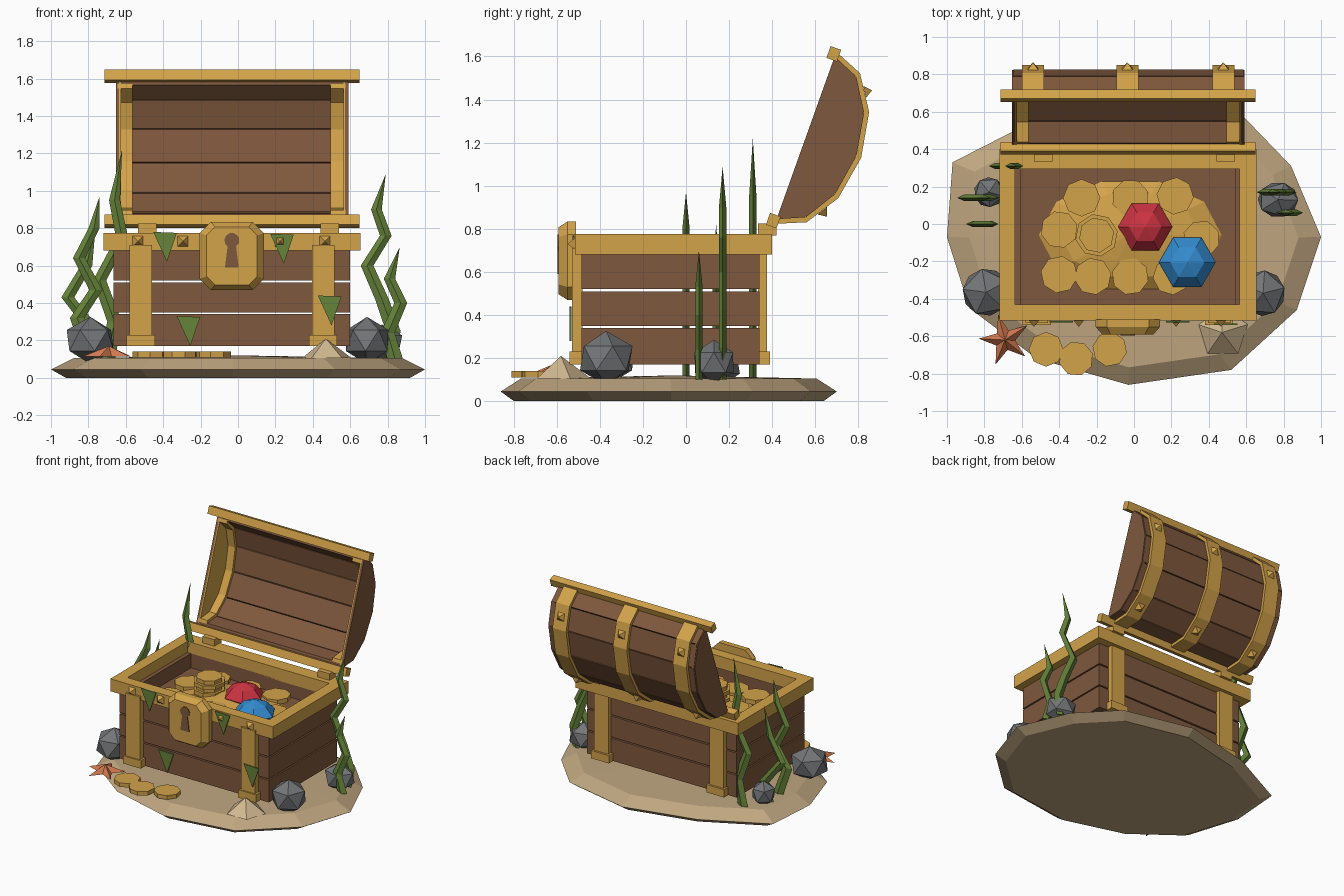
import bpy, bmesh, math
from math import cos, sin, pi, radians
from mathutils import Vector, Matrix

if "Cube" in bpy.data.objects:
    bpy.data.objects.remove(bpy.data.objects["Cube"])


def material(name, hexcode):
    srgb = [int(hexcode[i:i + 2], 16) / 255 for i in (0, 2, 4)]
    col = [c / 12.92 if c < 0.04 else ((c + 0.055) / 1.055) ** 2.4 for c in srgb] + [1]
    m = bpy.data.materials.new(name)
    m.use_nodes = True
    m.diffuse_color = col
    m.node_tree.nodes["Principled BSDF"].inputs["Base Color"].default_value = col
    return m


GOLD = material("gold", "D3A34A")
WOOD = material("brown wood", "7F583D")
SAND = material("sand", "BFA680")
STONE = material("grey stone", "737577")
WEED = material("seaweed green", "66833A")
RED = material("ruby red", "CC3342")
BLUE = material("sapphire blue", "338CD0")
CORAL = material("coral orange", "D37950")
SHELL = material("pale shell", "D3BA92")


def finish(name, bm, mat):
    bmesh.ops.recalc_face_normals(bm, faces=bm.faces[:])
    me = bpy.data.meshes.new(name)
    bm.to_mesh(me)
    bm.free()
    me.materials.append(mat)
    ob = bpy.data.objects.new(name, me)
    bpy.context.collection.objects.link(ob)
    return ob


def loft(name, rings, mat, apex=None):
    """Skin a stack of equal closed rings, capped or closed to an apex."""
    bm = bmesh.new()
    vs = [[bm.verts.new(p) for p in r] for r in rings]
    n = len(vs[0])
    for a, b in zip(vs, vs[1:]):
        for i in range(n):
            j = (i + 1) % n
            bm.faces.new((a[i], a[j], b[j], b[i]))
    bm.faces.new(vs[0])
    if apex:
        tip = bm.verts.new(apex)
        for i in range(n):
            bm.faces.new((vs[-1][i], vs[-1][(i + 1) % n], tip))
    else:
        bm.faces.new(vs[-1])
    return finish(name, bm, mat)


def box(name, x, y, z, mat):
    return loft(name, [[(x[0], y[0], h), (x[1], y[0], h), (x[1], y[1], h), (x[0], y[1], h)] for h in z], mat)


def ngon(x, y, z, r, n, turn=0.0):
    return [(x + r * cos(2 * pi * i / n + turn), y + r * sin(2 * pi * i / n + turn), z) for i in range(n)]


def stud(name, centre, normal, r=0.028, h=0.035):
    c, nrm = Vector(centre), Vector(normal)
    side = Vector((1, 0, 0))
    up = nrm.cross(side)
    ring = [c + side * a * r + up * b * r for a, b in ((-1, -1), (1, -1), (1, 1), (-1, 1))]
    loft(name, [ring], GOLD, c + nrm * h)


# Sand island
outline = [(1, -.07), (.84, .31), (.58, .58), (.05, .70), (-.5, .57), (-.97, .33),
           (-1, -.07), (-.88, -.45), (-.52, -.72), (-.03, -.86), (.52, -.78), (.87, -.46)]
rings = [[(x * s, y * s - (1 - s) * .08, z) for x, y in outline] for s, z in ((.92, 0), (1, .045), (.88, .105))]
loft("sand_base", rings, SAND, (0, -.05, .12))

# Chest walls: three courses of boards with open gaps
for i, z in enumerate([(.17, .34), (.35, .51), (.52, .69)]):
    box(f"front_board_{i}", (-.665, .60), (-.485, -.44), z, WOOD)
    box(f"back_board_{i}", (-.665, .60), (.295, .34), z, WOOD)
    box(f"right_board_{i}", (-.665, -.605), (-.44, .295), z, WOOD)
    box(f"left_board_{i}", (.54, .60), (-.44, .295), z, WOOD)
box("treasure_floor", (-.605, .54), (-.44, .295), (.55, .58), WOOD)
box("chest_bottom", (-.605, .54), (-.44, .295), (.175, .2), WOOD)

# Gold rim, straps, feet, hinges and studs
RZ = (.68, .775)
box("front_rim", (-.72, .655), (-.515, -.43), RZ, GOLD)
box("back_rim", (-.72, .655), (.295, .40), RZ, GOLD)
box("right_rim", (-.72, -.635), (-.43, .295), RZ, GOLD)
box("left_rim", (.565, .655), (-.43, .295), RZ, GOLD)
for i, x in enumerate((-.52, .455)):
    box(f"front_strap_{i}", (x - .06, x + .06), (-.53, -.48), (.17, .71), GOLD)
    box(f"back_strap_{i}", (x - .06, x + .06), (.335, .375), (.17, .70), GOLD)
    box(f"front_foot_{i}", (x - .075, x + .075), (-.54, -.48), (.17, .23), GOLD)
    box(f"back_foot_{i}", (x - .075, x + .075), (.335, .39), (.17, .23), GOLD)
    box(f"hinge_{i}", (x + .035 - .05, x + .035 + .05), (.335, .42), (.77, .825), GOLD)
for x in (-.535, -.295, .225, .465):
    stud("rim_stud", (x, -.515, .73), (0, -1, 0))

# Lid: half ellipse tilted back on its hinge
A, B = Vector((0, .42, .845)), Vector((0, .69, 1.60))
U = (B - A).normalized()
N = Vector((0, U.z, -U.y))
MID = (A + B) / 2


def arc(t, grow, x):
    p = MID - U * (.40 + grow) * cos(t) + N * (.25 + grow) * sin(t)
    return Vector((x, p.y, p.z))


def arc_piece(name, t0, t1, g0, g1, x0, x1, mat):
    loft(name, [[arc(t0, g0, x), arc(t1, g0, x), arc(t1, g1, x), arc(t0, g1, x)] for x in (x0, x1)], mat)


STEP = pi / 6
for k in range(6):
    t0, t1 = k * STEP, (k + 1) * STEP
    arc_piece(f"lid_board_{k}", t0 + .008, t1 - .008, -.035, 0, -.645, .585, WOOD)
    for x in (-.54, -.035, .478):
        arc_piece("lid_strap", t0, t1, -.005, .024, x - .058, x + .058, GOLD)
    for x in (-.645, .495):
        arc_piece("lid_inner_rib", t0, t1, -.055, -.03, x, x + .08, GOLD)
for side, x0, x1, x2 in (("right", -.652, -.635, -.625), ("left", .59, .573, .563)):
    for part, a, b, mat in (("end", x0, x1, WOOD), ("end_lining", x1, x2, GOLD)):
        loft(f"lid_{side}_{part}", [[arc(k * STEP, -.004, x) for k in range(7)] for x in (a, b)], mat)
for x in (-.54, -.035, .478):
    for t in (1.5 * STEP, 4.5 * STEP):
        edge = (arc(t + .26, 0, 0) - arc(t - .26, 0, 0)).normalized()
        out = Vector((0, edge.z, -edge.y))
        stud("lid_stud", arc(t, .014, x), out)
for name, c in (("lid_hinge_rail", Vector((0, .405, .838))), ("lid_front_rail", Vector((0, .686, 1.612)))):
    sq = [c + U * a * .029 + N * b * .026 for a, b in ((-1, -1), (1, -1), (1, 1), (-1, 1))]
    loft(name, [[p + Vector((x, 0, 0)) for p in sq] for x in (-.715, .65)], GOLD)


# Lock plate with bevelled front and keyhole
def octagon(w, h, y, cut):
    half = [(w, -h + cut), (w, h - cut), (w - cut, h), (-w + cut, h)]
    return [(-.033 + x, y, .652 + z) for x, z in half + [(-x, -z) for x, z in half]]


loft("lock_plate", [octagon(.172, .182, -.51, .06), octagon(.172, .182, -.55, .06),
                    octagon(.135, .155, -.592, .045)], GOLD)
hole = [(-.033 + .04 * cos(a), .735 + .04 * sin(a)) for a in (radians(-55 + 290 * i / 9) for i in range(10))]
hole += [(-.07, .59), (.004, .59)]
loft("keyhole", [[(x, y, z) for x, z in hole] for y in (-.59, -.597)], WOOD)

# Hanging weed scraps
for x, z, y in ((-.39, .78, -.522), (.235, .77, -.522), (-.265, .33, -.49), (.49, .44, -.536)):
    tri = [(x - .063, z), (x + .063, z - .005), (x + .01, z - .16)]
    loft("weed_scrap", [[(a, y + d, b) for a, b in tri] for d in (.004, -.005)], WEED)


# Coins and gems
def coin(name, x, y, z, r=.1, h=.03, turn=.2):
    loft(name, [ngon(x, y, z, r, 8, turn), ngon(x, y, z + h, r, 8, turn)], GOLD)


for i, (x, y) in enumerate(((-.47, -.67), (-.31, -.72), (-.13, -.67))):
    coin(f"loose_coin_{i}", x, y, .11, .093, .03, i * .3)
mound = [[(-.02 + .50 * s * cos(a), -.06 + .31 * s * sin(a), z) for a in (i * pi / 5 for i in range(10))]
         for s, z in ((1, .575), (.75, .63))]
loft("gold_mound", mound, GOLD, (-.02, -.06, .68))
for i, (x, y) in enumerate(((-.28, .14), (-.02, .14), (.22, .15), (-.40, -.03), (-.40, -.27),
                            (-.22, -.28), (-.02, -.28), (.2, -.28), (.36, -.08))):
    coin(f"chest_coin_{i}", x, y, .62, .1, .035, i * .35)
for k in range(4):
    coin(f"stacked_coin_{k}", -.2, -.06, .645 + k * .03, .115 if k % 2 == 0 else .095, .03, .2)
for name, x, y, r, mat in (("ruby", .06, -.015, .145, RED), ("sapphire", .285, -.205, .152, BLUE)):
    loft(name, [ngon(x, y, .6, r * .5, 6), ngon(x, y, .67, r, 6), ngon(x, y, .735, r * .6, 6)], mat, (x, y, .765))

# Rocks
for i, (x, y, z, rx, ry, rz) in enumerate(((-.79, -.365, .2, .135, .135, .12), (.69, -.37, .2, .125, .13, .12),
                                          (.77, .13, .18, .115, .1, .1), (-.775, .17, .17, .085, .085, .09))):
    bm = bmesh.new()
    bmesh.ops.create_icosphere(bm, subdivisions=1, radius=1.05)
    bm.transform(Matrix.Translation((x, y, z)) @ Matrix.Diagonal((rx, ry, rz, 1)) @ Matrix.Rotation(i + .5, 4, "Z"))
    finish(f"rock_{i}", bm, STONE)

# Seaweed blades: zigzag ribbons tapering to a tip
blades = ((.31, [(-.70, .1), (-.66, .3), (-.74, .52), (-.62, .75), (-.66, .95), (-.62, 1.22)]),
          (.14, [(-.80, .1), (-.76, .24), (-.91, .43), (-.81, .60), (-.76, .82)]),
          (0, [(-.78, .1), (-.86, .32), (-.76, .47), (-.85, .64), (-.77, .80), (-.74, .97)]),
          (.17, [(.80, .1), (.83, .25), (.77, .42), (.69, .6), (.79, .76), (.74, .9), (.79, 1.09)]),
          (.06, [(.84, .1), (.80, .24), (.87, .4), (.81, .53), (.865, .70)]))
for i, (y, path) in enumerate(blades):
    rings = []
    for k, (x, z) in enumerate(path[:-1]):
        w = .042 * (1 - .45 * k / len(path))
        rings.append([(x - w, y, z), (x, y - .017, z), (x + w, y, z), (x, y + .017, z)])
    loft(f"seaweed_{i}", rings, WEED, (path[-1][0], y, path[-1][1]))

# Starfish and shell on the sand
star = [(-.69 + r * cos(a), -.62 + r * sin(a), .115) for r, a in
        ((.14 if i % 2 == 0 else .055, radians(105 + 36 * i)) for i in range(10))]
loft("starfish", [star], CORAL, (-.69, -.62, .17))
loft("shell", [ngon(.475, -.58, .105, .14, 5, pi / 2)], SHELL, (.47, -.58, .21))
